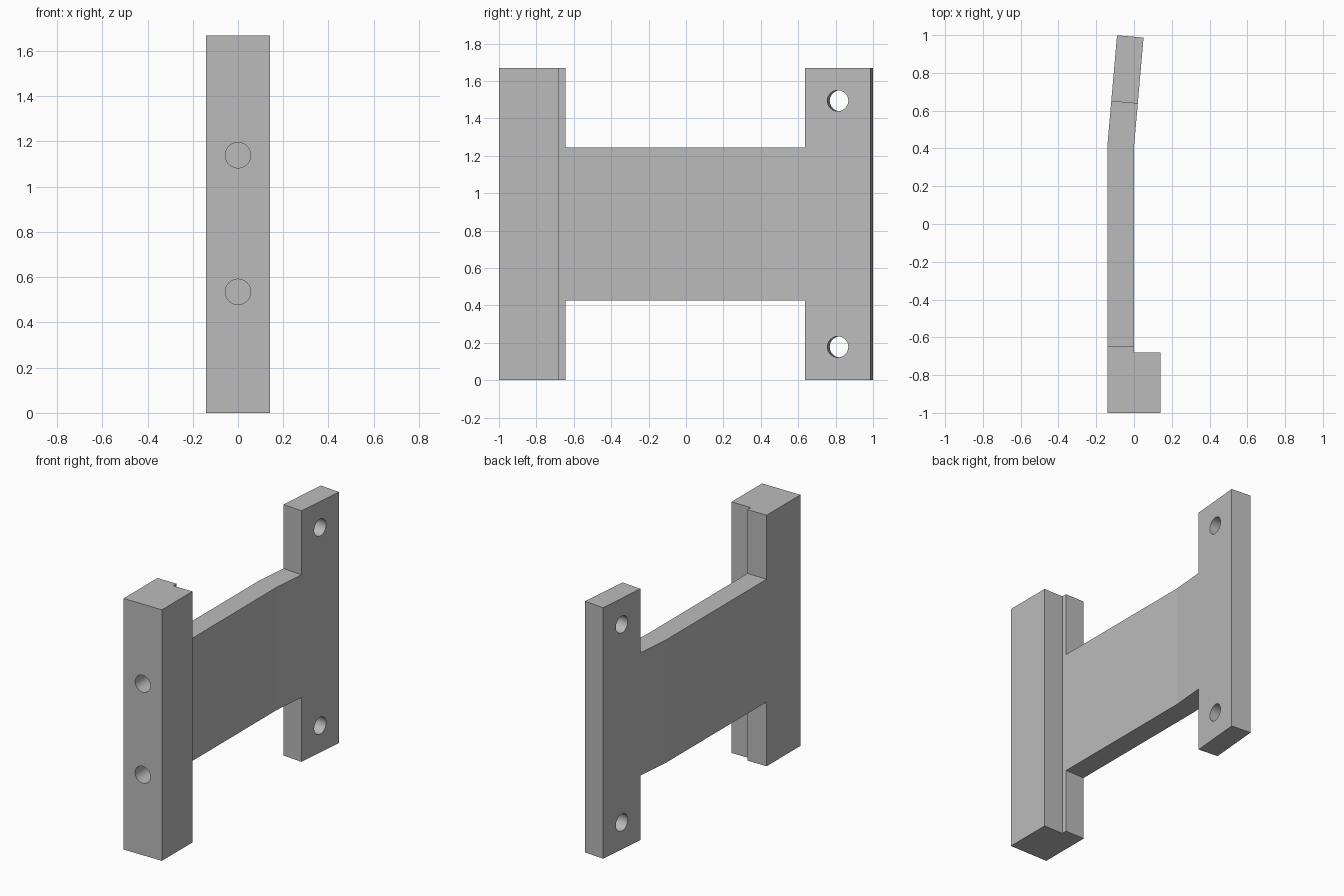
import bpy, bmesh
from math import radians, sin, cos, tan, pi
from mathutils import Vector, Matrix

cube = bpy.data.objects.get("Cube")
if cube:
    bpy.data.objects.remove(cube, do_unlink=True)

HALF, HEIGHT = 0.141, 1.668      # half width of the block, overall height
BLOCK_Y, FOOT_Y = -0.68, -0.645  # back of the block, end of the tall foot
WEB_LOW, WEB_HIGH = 0.427, 1.243
BEND_Y, BEND = 0.408, radians(5)
HOLE_R = 0.056

grey = bpy.data.materials.new("plain grey")
grey.use_nodes = True
colour = (0.5, 0.5, 0.5, 1)
grey.diffuse_color = colour
grey.node_tree.nodes["Principled BSDF"].inputs["Base Color"].default_value = colour


def link(name, bm):
    bmesh.ops.recalc_face_normals(bm, faces=bm.faces)
    mesh = bpy.data.meshes.new(name)
    bm.to_mesh(mesh)
    bm.free()
    mesh.materials.append(grey)
    obj = bpy.data.objects.new(name, mesh)
    bpy.context.collection.objects.link(obj)
    return obj


def prism(name, outline, z0, z1):
    """Extrude a plan outline from z0 up to z1."""
    bm = bmesh.new()
    face = bm.faces.new([bm.verts.new((x, y, z0)) for x, y in outline])
    up = bmesh.ops.extrude_face_region(bm, geom=[face])["geom"]
    verts = [v for v in up if isinstance(v, bmesh.types.BMVert)]
    bmesh.ops.translate(bm, verts=verts, vec=(0, 0, z1 - z0))
    return link(name, bm)


def drill(name, centre, turn, depth):
    """Round cutter along y, turned about z."""
    bm = bmesh.new()
    place = (Matrix.Translation(centre) @ Matrix.Rotation(turn, 4, "Z")
             @ Matrix.Rotation(pi / 2, 4, "X"))
    bmesh.ops.create_cone(bm, cap_ends=True, segments=48, radius1=HOLE_R,
                          radius2=HOLE_R, depth=depth, matrix=place)
    return link(name, bm)


# Directions along and across the bent arm
along = Vector((sin(BEND), cos(BEND)))
across = Vector((-cos(BEND), sin(BEND)))
pivot = Vector((0, BEND_Y))


def arm(distance, offset):
    """Plan point on the bent arm."""
    return pivot + along * distance + across * offset


END, FLANGE = 0.581, 0.230       # distances past the bend

# Bracket body: block, plate and bent arm in one plan outline
outer_bend = (-HALF, BEND_Y + HALF * tan(BEND / 2))
body = prism("bracket", [
    (-HALF, -1), (HALF, -1), (HALF, BLOCK_Y), (0, BLOCK_Y),
    pivot, arm(END, 0), arm(END, HALF), outer_bend], 0, HEIGHT)

# Openings above and below the web
gap = [(-1, FOOT_Y), (1, FOOT_Y), arm(FLANGE, -1), arm(FLANGE, 1)]
cutters = [prism("lower_gap_cutter", gap, -1, WEB_LOW),
           prism("upper_gap_cutter", gap, WEB_HIGH, HEIGHT + 1)]

# Through holes in the bent flange
hole = arm((FLANGE + END) / 2, HALF / 2)
for z in (0.178, 1.494):
    cutters.append(drill("flange_hole_cutter", (*hole, z), pi / 2 - BEND, 0.6))

# Blind holes in the front of the block
for z in (0.535, 1.139):
    cutters.append(drill("front_hole_cutter", (0, -1, z), 0, 0.5))

# Cut the body
bpy.context.view_layer.objects.active = body
for cutter in cutters:
    cutter.hide_render = True
    mod = body.modifiers.new("cut", "BOOLEAN")
    mod.operation, mod.solver, mod.object = "DIFFERENCE", "EXACT", cutter
    bpy.ops.object.modifier_apply(modifier=mod.name)
    bpy.data.objects.remove(cutter, do_unlink=True)

bpy.ops.object.select_all(action="DESELECT")
body.select_set(True)
bpy.ops.object.shade_smooth_by_angle(angle=radians(30))
# Keep the shallow bend crisp
for poly in body.data.polygons:
    if poly.area > 0.02:
        poly.use_smooth = False
